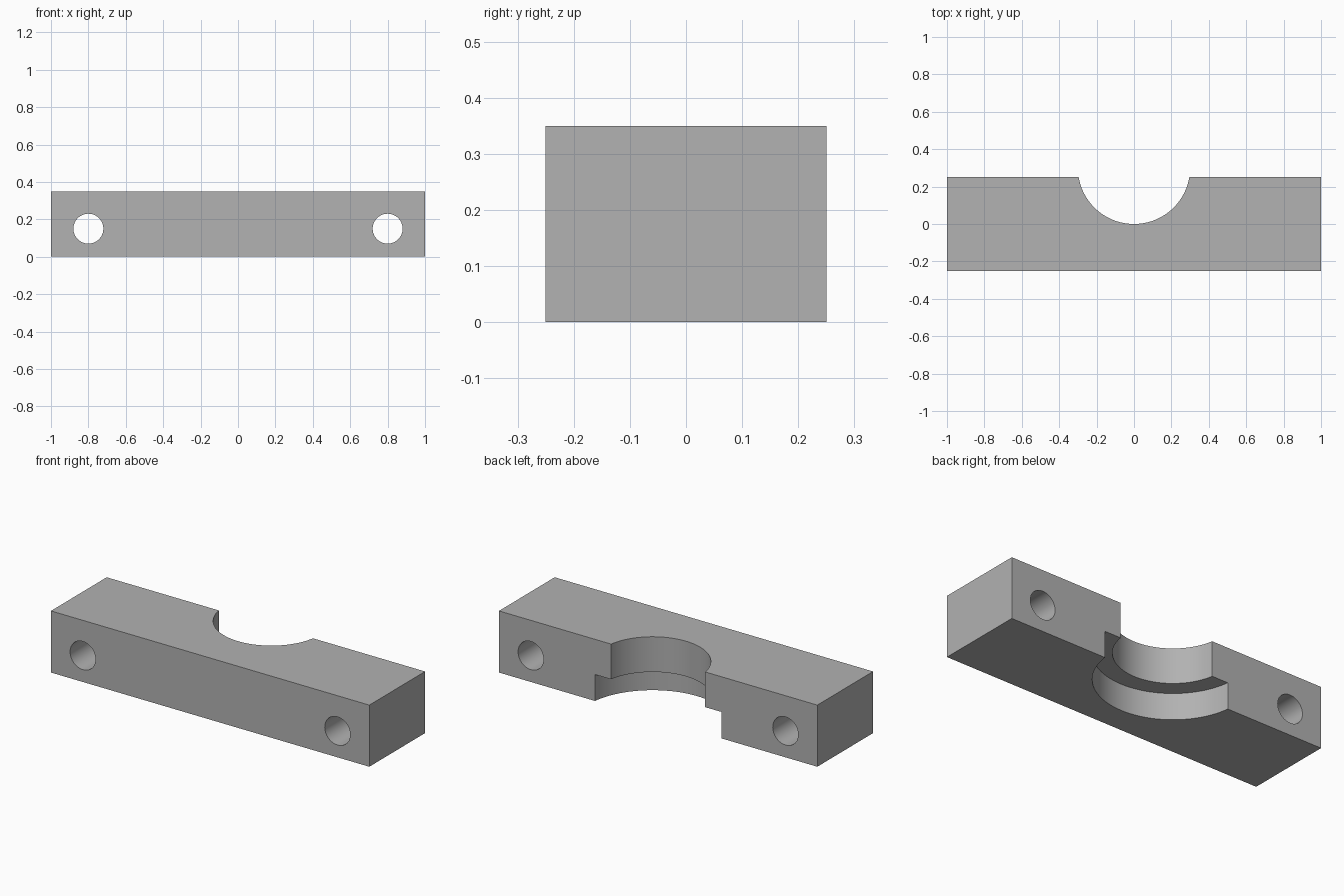
import bpy
import math

cube = bpy.data.objects.get("Cube")
if cube:
    bpy.data.objects.remove(cube, do_unlink=True)

WIDTH, DEPTH, HEIGHT = 2.0, 0.5, 0.35
BORE_Y = 0.3          # bore axis lies just behind the rear face
STEP_Z = 0.15         # height of the wide lower bore

grey = bpy.data.materials.new("plain grey")
grey.use_nodes = True
colour = (0.445, 0.445, 0.445, 1)
grey.diffuse_color = colour
grey.node_tree.nodes["Principled BSDF"].inputs["Base Color"].default_value = colour


def cutter(name, radius, length, location, tilt=0.0, sides=96):
    bpy.ops.mesh.primitive_cylinder_add(vertices=sides, radius=radius, depth=length,
                                        location=location, rotation=(tilt, 0, 0))
    obj = bpy.context.object
    obj.name = name
    obj.data.materials.append(grey)
    return obj


# Main block
bpy.ops.mesh.primitive_cube_add(size=1, location=(0, 0, HEIGHT / 2))
block = bpy.context.object
block.name = "clamp_block"
block.scale = (WIDTH, DEPTH, HEIGHT)
bpy.ops.object.transform_apply(location=True, rotation=False, scale=True)
block.data.materials.append(grey)

# Stepped half bore and two bolt holes running front to back
cutters = [
    cutter("upper_bore_cutter", 0.3, 1.0, (0, BORE_Y, HEIGHT / 2)),
    cutter("lower_bore_cutter", 0.4, 1.0, (0, BORE_Y, STEP_Z - 0.5)),
]
for side, label in ((1, "left"), (-1, "right")):
    cutters.append(cutter(label + "_bolt_hole_cutter", 0.08, 1.0,
                          (side * 0.8, 0, 0.15), math.pi / 2, 64))

# Apply the cuts, then remove the cutters
bpy.ops.object.select_all(action="DESELECT")
block.select_set(True)
bpy.context.view_layer.objects.active = block
for tool in cutters:
    cut = block.modifiers.new(tool.name, "BOOLEAN")
    cut.operation = "DIFFERENCE"
    cut.solver = "EXACT"
    cut.object = tool
    bpy.ops.object.modifier_apply(modifier=cut.name)
    bpy.data.objects.remove(tool, do_unlink=True)

bpy.ops.object.shade_smooth_by_angle(angle=math.radians(30))
